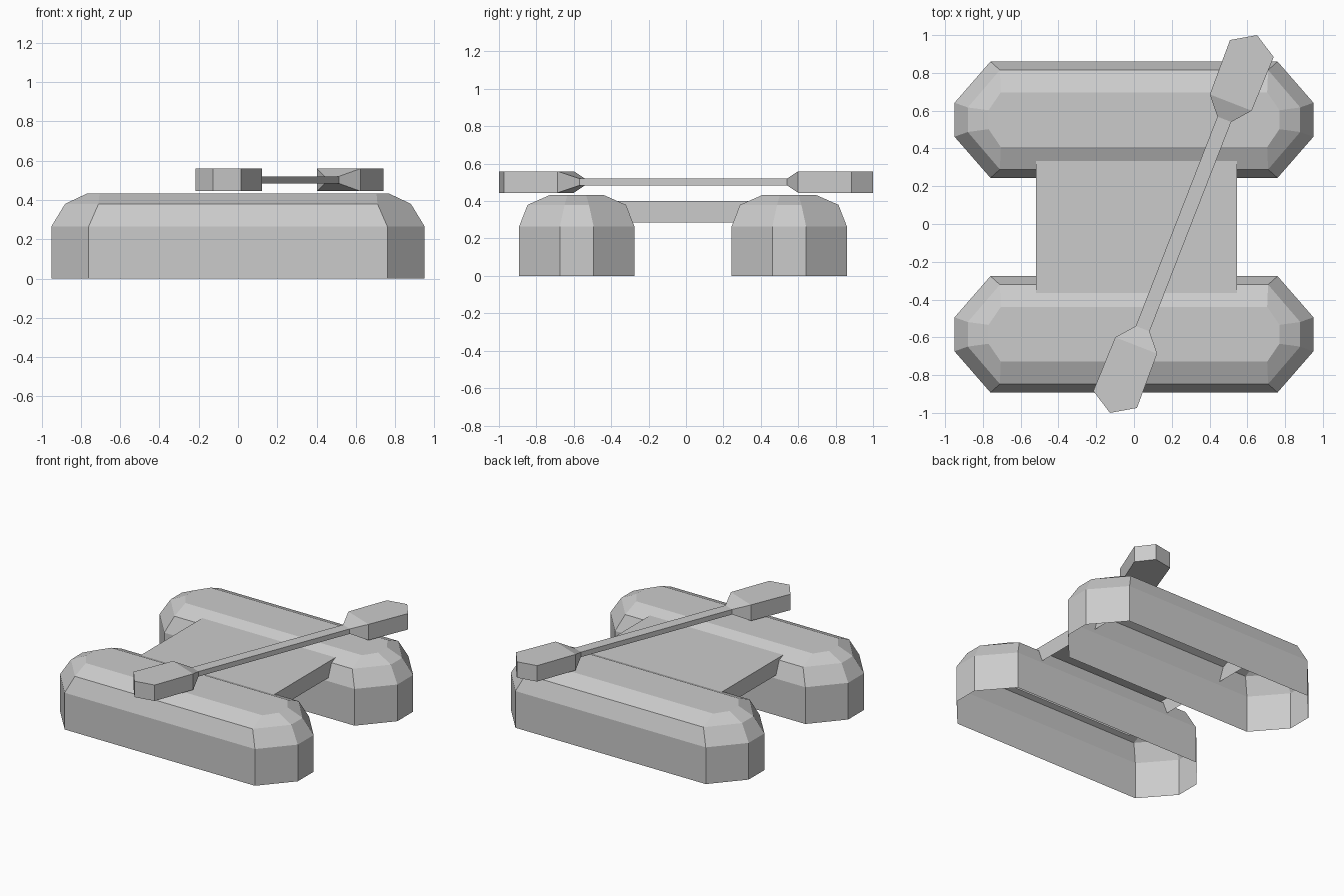
import bpy
import math
from mathutils import Matrix

if "Cube" in bpy.data.objects:
    bpy.data.objects.remove(bpy.data.objects["Cube"])


def make_mesh(name, verts, faces):
    mesh = bpy.data.meshes.new(name)
    mesh.from_pydata(verts, [], faces)
    mesh.update()
    obj = bpy.data.objects.new(name, mesh)
    bpy.context.collection.objects.link(obj)
    return obj


def loft(name, rings, cap_start=True, cap_end=True):
    """Join equal-sized counter-clockwise rings into a skin."""
    n = len(rings[0])
    verts = [v for ring in rings for v in ring]
    faces = [(r * n + i, r * n + (i + 1) % n,
              (r + 1) * n + (i + 1) % n, (r + 1) * n + i)
             for r in range(len(rings) - 1) for i in range(n)]
    if cap_start:
        faces.append(tuple(reversed(range(n))))
    if cap_end:
        faces.append(tuple(range(len(verts) - n, len(verts))))
    return make_mesh(name, verts, faces)


# Floats: eight-sided hulls, hollow underneath
def float_ring(z, end_x, end_half, side_x, side_half, cy):
    quarter = [(end_x, end_half), (side_x, side_half)]
    right_back = quarter
    left_back = [(-x, y) for x, y in reversed(quarter)]
    pts = right_back + left_back
    pts += [(-x, -y) for x, y in pts]
    return [(x, y + cy, z) for x, y in pts]


PROFILE = [(0.0, 0.95, 0.09, 0.76, 0.308),
           (0.265, 0.95, 0.09, 0.76, 0.308),
           (0.38, 0.88, 0.065, 0.71, 0.263),
           (0.432, 0.77, 0.05, 0.705, 0.145)]
for name, cy in (("back_float", 0.552), ("front_float", -0.584)):
    loft(name, [float_ring(*p, cy) for p in PROFILE], cap_start=False)

# Deck: shallow tray open below, ends buried in the floats
x0, x1, y0, y1 = -0.52, 0.545, -0.67, 0.63
loft("deck", [[(x0, y0, z), (x1, y0, z), (x1, y1, z), (x0, y1, z)]
              for z in (0.285, 0.40)], cap_start=False)

# Paddle: rectangular sections along its length, with a pointed tip at each end
STATIONS = [(0.595, 0.039, 0.018), (0.69, 0.119, 0.0575), (0.997, 0.124, 0.0575)]
stations = [(-u, w, h) for u, w, h in reversed(STATIONS)] + STATIONS
sections = [[(-w, u, h), (w, u, h), (w, u, -h), (-w, u, -h)] for u, w, h in stations]
verts = [v for s in sections for v in s]
faces = [(r * 4 + i, r * 4 + 4 + i, r * 4 + 4 + (i + 1) % 4, r * 4 + (i + 1) % 4)
         for r in range(len(sections) - 1) for i in range(4)]
for base, u in ((0, -1.073), (len(verts) - 4, 1.073)):
    t = len(verts)
    verts += [(0, u, 0.0575), (0, u, -0.0575)]
    a, b, c, d = range(base, base + 4)
    tip = [(a, t, b), (b, t, t + 1, c), (c, t + 1, d), (d, t + 1, t, a)]
    faces += tip if u > 0 else [tuple(reversed(f)) for f in tip]
paddle = make_mesh("paddle", verts, faces)
place = Matrix.Translation((0.262, 0, 0.502)) @ Matrix.Rotation(-math.atan2(0.363, 0.932), 4, 'Z')
paddle.data.transform(place)
